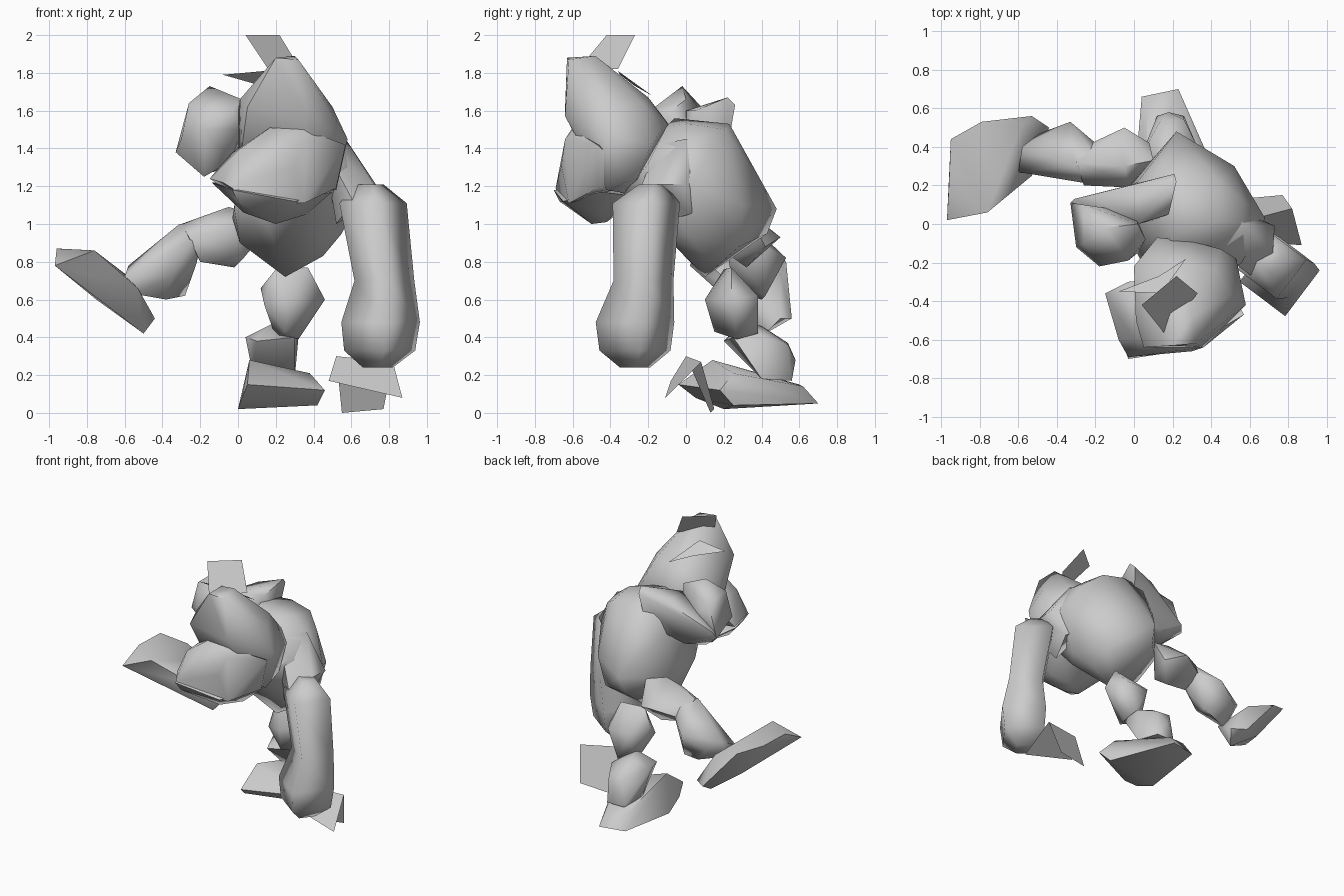
import bpy, bmesh, math
from mathutils import Vector

grey = bpy.data.materials.new("stone grey")
grey.diffuse_color = (0.6, 0.6, 0.6, 1)


def finish(name, bm, angle=65):
    bmesh.ops.recalc_face_normals(bm, faces=bm.faces[:])
    me = bpy.data.meshes.new(name)
    bm.to_mesh(me)
    bm.free()
    me.materials.append(grey)
    ob = bpy.data.objects.new(name, me)
    bpy.context.collection.objects.link(ob)
    bpy.ops.object.select_all(action='DESELECT')
    ob.select_set(True)
    bpy.context.view_layer.objects.active = ob
    bpy.ops.object.shade_smooth_by_angle(angle=math.radians(angle))
    return ob


def hull(name, pts):
    """Faceted lump: convex hull round a few corner points."""
    bm = bmesh.new()
    for p in pts:
        bm.verts.new(p)
    bmesh.ops.convex_hull(bm, input=bm.verts[:])
    loose = [v for v in bm.verts if not v.link_faces]
    bmesh.ops.delete(bm, geom=loose, context='VERTS')
    return finish(name, bm)


def limb(name, stations, sides=4, turn=0.14):
    """Upright loft of rings: stations are (x, y, z, radius)."""
    bm = bmesh.new()
    rings = []
    for x, y, z, r in stations:
        angles = [turn + 2 * math.pi * i / sides for i in range(sides)]
        rings.append([bm.verts.new((x + r * math.cos(a), y + r * math.sin(a), z)) for a in angles])
    for a, b in zip(rings, rings[1:]):
        for i in range(sides):
            j = (i + 1) % sides
            bm.faces.new((a[i], a[j], b[j], b[i]))
    bm.faces.new(rings[0])
    bm.faces.new(rings[-1])
    return finish(name, bm, 95)


def plate(name, *quads):
    """Thin single-sided sheets."""
    bm = bmesh.new()
    for quad in quads:
        bm.faces.new([bm.verts.new(p) for p in quad])
    return finish(name, bm, 10)


# Torso with the lowered shoulder
hull("torso", [
    (0.1, 0.2, 1.53), (0.28, 0.23, 1.53), (0.45, 0.21, 1.5), (0.45, 0.02, 1.53),
    (0.2, -0.06, 1.56), (0.35, -0.1, 1.52), (0.57, 0.0, 1.44), (0.56, 0.13, 1.42),
    (0.56, -0.2, 1.32), (0.68, 0.03, 1.22), (0.02, 0.22, 1.35), (-0.03, 0.19, 1.03),
    (-0.02, -0.08, 1.08), (0.1, -0.32, 1.16), (0.4, -0.33, 1.16), (0.22, 0.48, 1.08),
    (0.52, 0.3, 1.1), (0.55, 0.0, 0.95), (0.25, 0.1, 0.72), (0.01, 0.05, 0.9),
    (0.45, 0.1, 0.83), (0.46, -0.1, 0.93), (0.2, 0.43, 0.95), (0.47, 0.28, 0.88)])
hull("lowered_upper_arm", [
    (0.57, 0.0, 1.45), (0.45, -0.15, 1.42), (0.73, -0.01, 1.21), (0.72, -0.15, 1.21),
    (0.61, -0.27, 1.12), (0.52, -0.2, 1.0), (0.62, 0.02, 1.05), (0.5, 0.1, 1.12),
    (0.45, 0.1, 1.45)])

# Head: skull, upper muzzle, jaw
hull("skull", [
    (0.2, -0.63, 1.88), (0.32, -0.62, 1.87), (0.3, -0.48, 1.89), (0.2, -0.48, 1.88),
    (0.01, -0.5, 1.66), (0.0, -0.22, 1.6), (0.5, -0.37, 1.62), (0.58, -0.42, 1.45),
    (0.45, -0.13, 1.5), (0.12, -0.07, 1.5), (0.25, -0.2, 1.67), (0.3, -0.09, 1.52),
    (0.36, -0.64, 1.57), (0.05, -0.64, 1.62), (0.52, -0.26, 1.24), (0.0, -0.22, 1.2),
    (0.02, -0.48, 1.4), (0.36, -0.56, 1.42), (0.25, -0.3, 1.16), (0.52, -0.42, 1.18),
    (0.53, -0.18, 1.43), (0.42, -0.23, 1.64)])
hull("upper_muzzle", [
    (-0.15, -0.36, 1.24), (-0.08, -0.6, 1.22), (-0.03, -0.69, 1.19), (0.0, -0.6, 1.39),
    (0.17, -0.6, 1.51), (0.35, -0.6, 1.5), (0.3, -0.66, 1.31), (0.36, -0.64, 1.45),
    (0.57, -0.47, 1.42), (0.52, -0.47, 1.19), (-0.03, -0.3, 1.38), (0.45, -0.25, 1.22),
    (0.35, -0.62, 1.11), (0.03, -0.66, 1.12)])
hull("jaw", [
    (-0.14, -0.38, 1.22), (-0.03, -0.7, 1.18), (0.0, -0.67, 1.12), (0.3, -0.65, 1.12),
    (0.5, -0.45, 1.17), (0.36, -0.45, 1.05), (0.2, -0.5, 1.0), (0.2, -0.42, 1.01),
    (0.03, -0.55, 1.06), (0.05, -0.3, 1.1), (0.4, -0.3, 1.15)])

# Hair tuft sheets on the crown
plate("hair_tuft",
      [(0.04, -0.42, 2.0), (0.22, -0.27, 2.0), (0.33, -0.36, 1.82), (0.16, -0.57, 1.82)],
      [(-0.08, -0.35, 1.79), (0.14, -0.36, 1.81), (0.27, -0.18, 1.68), (0.13, -0.27, 1.73)])

# Lowered arm
limb("lowered_forearm", [
    (0.7, -0.18, 1.21, 0.07), (0.715, -0.21, 1.11, 0.18), (0.775, -0.225, 0.7, 0.16),
    (0.755, -0.27, 0.48, 0.21), (0.75, -0.27, 0.33, 0.19), (0.74, -0.27, 0.24, 0.08)])

# Bent sheets beside the lowered hand
a, b = (0.82, 0.08, 0.27), (0.52, 0.0, 0.30)
plate("hand_tuft",
      [a, b, (0.48, -0.08, 0.17), (0.87, -0.11, 0.08)],
      [a, b, (0.55, 0.13, 0.0), (0.77, 0.15, 0.02)])

# Raised arm
hull("raised_upper_arm", [
    (0.21, 0.26, 1.63), (0.22, 0.22, 1.67), (0.18, 0.05, 1.6), (0.18, 0.22, 1.4),
    (0.02, 0.21, 1.6), (0.02, 0.0, 1.6), (0.1, 0.02, 1.35), (-0.31, 0.13, 1.43),
    (-0.33, 0.11, 1.38), (-0.28, -0.05, 1.42), (-0.18, 0.02, 1.26), (-0.1, 0.16, 1.3),
    (-0.22, 0.14, 1.48)])
hull("raised_forearm", [
    (-0.33, 0.11, 1.38), (-0.26, 0.1, 1.6), (-0.15, -0.02, 1.73), (0.02, 0.0, 1.66),
    (0.06, -0.08, 1.6), (0.02, -0.15, 1.5), (-0.03, -0.19, 1.6), (-0.18, -0.22, 1.5),
    (-0.3, -0.12, 1.45), (-0.26, -0.1, 1.64), (-0.18, -0.05, 1.25), (-0.04, -0.12, 1.33),
    (0.0, 0.06, 1.4)])

# Kicking leg
hull("kicking_thigh", [
    (0.1, 0.33, 1.05), (-0.05, 0.3, 1.09), (-0.05, 0.5, 0.93), (0.08, 0.42, 0.88),
    (0.03, 0.25, 0.82), (-0.02, 0.32, 0.77), (-0.2, 0.3, 0.8), (-0.22, 0.42, 0.88),
    (-0.3, 0.32, 1.0), (-0.26, 0.2, 0.93), (-0.03, 0.19, 0.98), (-0.16, 0.27, 1.04)])
hull("kicking_shin", [
    (-0.2, 0.34, 1.0), (-0.31, 0.3, 1.0), (-0.24, 0.21, 0.92), (-0.2, 0.42, 0.88),
    (-0.22, 0.3, 0.79), (-0.33, 0.53, 0.82), (-0.49, 0.47, 0.72), (-0.58, 0.4, 0.78),
    (-0.6, 0.27, 0.72), (-0.55, 0.3, 0.63), (-0.38, 0.4, 0.6), (-0.28, 0.42, 0.62),
    (-0.35, 0.24, 0.72)])
hull("kicking_foot", [
    (-0.97, 0.02, 0.78), (-0.76, 0.06, 0.86), (-0.96, 0.2, 0.87), (-0.95, 0.44, 0.87),
    (-0.79, 0.53, 0.8), (-0.7, 0.25, 0.78), (-0.53, 0.25, 0.66), (-0.5, 0.42, 0.42),
    (-0.44, 0.5, 0.5), (-0.53, 0.56, 0.5), (-0.59, 0.5, 0.73), (-0.75, 0.4, 0.6)])

# Standing leg
hull("standing_thigh", [
    (0.2, 0.2, 0.76), (0.37, 0.24, 0.77), (0.12, 0.25, 0.66), (0.14, 0.16, 0.57),
    (0.27, 0.1, 0.6), (0.46, 0.24, 0.6), (0.38, 0.38, 0.62), (0.2, 0.38, 0.62),
    (0.3, 0.38, 0.42), (0.2, 0.3, 0.4), (0.32, 0.27, 0.39), (0.25, 0.15, 0.43)])
hull("standing_shin", [
    (0.2, 0.3, 0.48), (0.3, 0.25, 0.4), (0.1, 0.2, 0.38), (0.04, 0.36, 0.4),
    (0.18, 0.4, 0.46), (0.32, 0.42, 0.4), (0.14, 0.54, 0.37), (0.26, 0.54, 0.36),
    (0.18, 0.58, 0.28), (0.12, 0.56, 0.17), (0.26, 0.56, 0.17), (0.08, 0.4, 0.2),
    (0.3, 0.4, 0.18)])
hull("standing_foot", [
    (0.04, 0.66, 0.05), (0.23, 0.7, 0.05), (0.07, 0.6, 0.15), (0.2, 0.62, 0.14),
    (0.0, 0.2, 0.02), (0.42, 0.25, 0.04), (0.46, 0.18, 0.12), (0.38, 0.25, 0.21),
    (0.06, 0.14, 0.28), (0.05, -0.04, 0.15), (0.02, 0.05, 0.08)])
